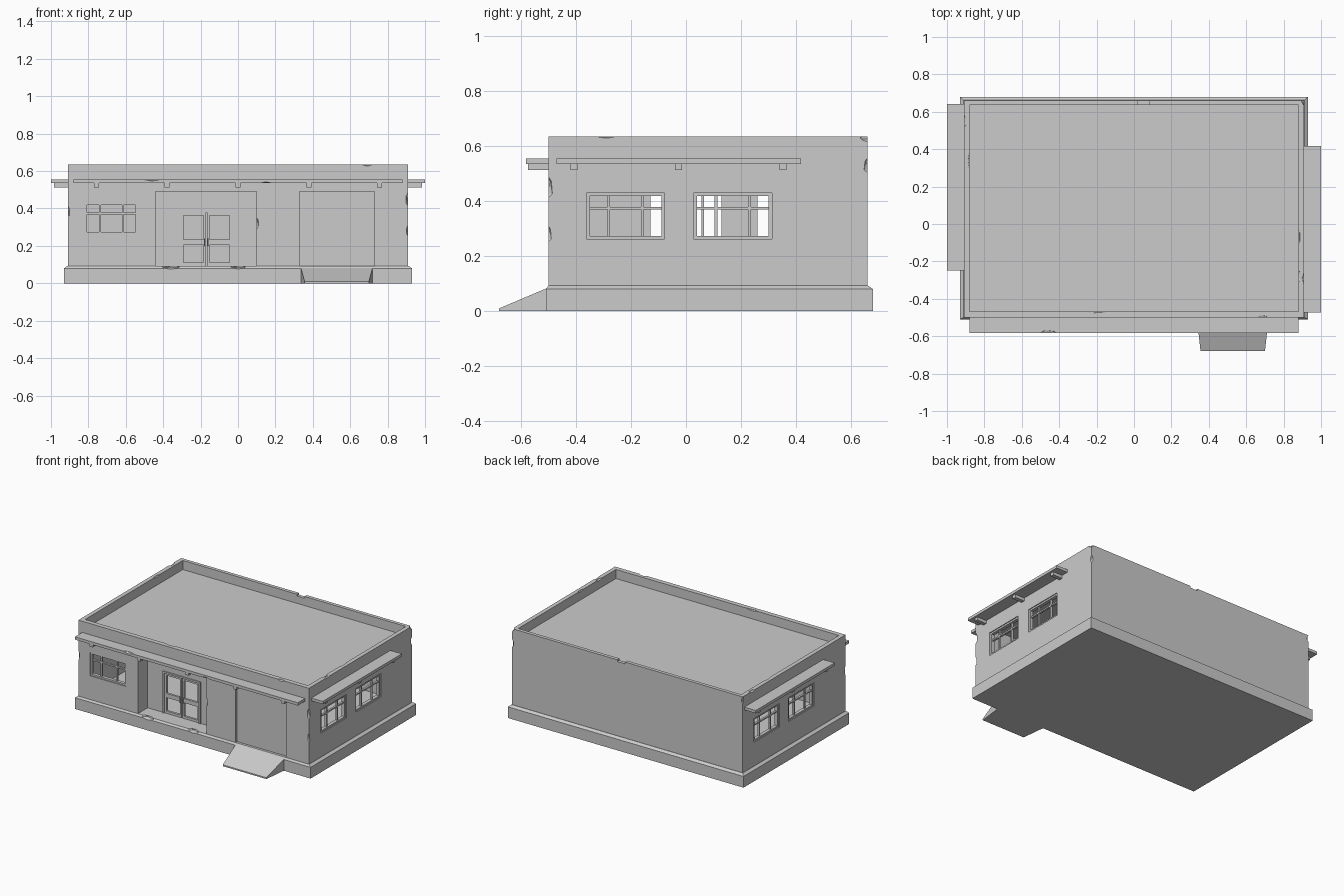
import bpy, bmesh
from math import pi
from mathutils import Matrix, Vector

if "Cube" in bpy.data.objects:
    bpy.data.objects.remove(bpy.data.objects["Cube"])


def boxes(name, items, loc=(0, 0, 0), rot=0):
    """One object made of axis-aligned boxes (x0, x1, y0, y1, z0, z1)."""
    bm = bmesh.new()
    for x0, x1, y0, y1, z0, z1 in items:
        m = Matrix.Translation(((x0 + x1) / 2, (y0 + y1) / 2, (z0 + z1) / 2))
        m = m @ Matrix.Diagonal((x1 - x0, y1 - y0, z1 - z0, 1))
        bmesh.ops.create_cube(bm, size=1, matrix=m)
    return finish(name, bm, Matrix.Translation(loc) @ Matrix.Rotation(rot, 4, 'Z'))


def finish(name, bm, matrix=Matrix()):
    bm.transform(matrix)
    bmesh.ops.recalc_face_normals(bm, faces=bm.faces)
    mesh = bpy.data.meshes.new(name)
    bm.to_mesh(mesh)
    bm.free()
    ob = bpy.data.objects.new(name, mesh)
    bpy.context.collection.objects.link(ob)
    return ob


def cut(target, *cutters):
    """Subtract each cutter and delete it."""
    bpy.context.view_layer.objects.active = target
    for c in cutters:
        mod = target.modifiers.new("cut", 'BOOLEAN')
        mod.object, mod.operation, mod.solver = c, 'DIFFERENCE', 'EXACT'
        bpy.context.view_layer.update()
        bpy.ops.object.modifier_apply(modifier=mod.name)
        bpy.data.objects.remove(c)


def chip(x, y, z, sx, sy, sz):
    """Faceted lump used to break an edge."""
    bm = bmesh.new()
    bmesh.ops.create_icosphere(bm, subdivisions=1, radius=1)
    return finish("chip", bm, Matrix.Translation((x, y, z)) @ Matrix.Diagonal((sx, sy, sz, 1)))


# Plinth with sloped top edge
bm = bmesh.new()
rings = []
for x, y0, y1, z in ((.93, -.51, .68, 0), (.93, -.51, .68, .08), (.912, -.5, .662, .093)):
    rings.append([bm.verts.new(p) for p in ((-x, y0, z), (x, y0, z), (x, y1, z), (-x, y1, z))])
for a, b in zip(rings, rings[1:]):
    for i in range(4):
        j = (i + 1) % 4
        bm.faces.new((a[i], a[j], b[j], b[i]))
bm.faces.new(rings[0])
bm.faces.new(rings[-1])
plinth = finish("plinth", bm)
cut(plinth, chip(-.36, -.515, .093, .06, .035, .02), chip(0, -.515, .093, .05, .04, .018))

# Wall shell: hollow room, parapet, recess and garage openings
walls = boxes("walls", [(-.91, .91, -.5, .66, .09, .635)])
cut(walls,
    boxes("roof_cut", [(-.88, .88, -.467, .635, .57, .7)]),
    boxes("room_cut", [(-.88, .88, -.467, .635, .05, .545)]),
    boxes("entrance_cut", [(-.44, .10, -.6, -.44, .06, .49)]),
    boxes("garage_cut", [(.33, .73, -.6, -.44, .06, .49)]))

# Windows: (x, y, turn) on the outer wall face
windows = [("front_window", -.677, -.5, 0), ("back_window", .55, .66, pi)]
for i, y in enumerate((-.22, .17)):
    windows.append((f"right_window_{i + 1}", .91, y, pi / 2))
    windows.append((f"left_window_{i + 1}", -.91, .17 - y, -pi / 2))
W, F = .142, .012
for name, x, y, turn in windows:
    cut(walls, boxes("hole", [(-W, W, -.05, .07, .262, .43)], (x, y, 0), turn))
    parts = [(-W, W, .006, .03, .262, .262 + F), (-W, W, .006, .03, .43 - F, .43),
             (-W, -W + F, .006, .03, .262, .43), (W - F, W, .006, .03, .262, .43),
             (-W, W, .012, .026, .369, .379)]
    parts += [(s * .061 - .005, s * .061 + .005, .012, .026, .262, .43) for s in (-1, 1)]
    boxes(name, parts, (x, y, 0), turn)

# Weathered chips on corners and parapet
chips = [
    (-.915, -.505, .38, .018, .018, .05), (.915, -.505, .45, .022, .022, .05),
    (.915, -.505, .28, .018, .018, .04), (.915, .665, .53, .02, .02, .035),
    (.915, .665, .64, .025, .035, .03), (-.915, .665, .61, .018, .018, .03),
    (.69, -.505, .639, .035, .02, .014), (-.2, -.463, .639, .06, .014, .014),
    (.915, -.29, .639, .018, .04, .012), (.876, -.07, .639, .014, .05, .014),
    (.876, -.28, .639, .02, .04, .014), (-.914, .55, .639, .022, .04, .014),
    (-.876, .34, .639, .014, .05, .014), (.1, -.505, .32, .012, .02, .035)]
cut(walls, *[chip(*c) for c in chips],
    boxes("notch", [(.02, .08, .62, .7, .622, .7)]))

# Entrance recess lining with door opening
lining = boxes("entrance_recess", [(-.46, .12, -.467, -.37, .09, .51)])
cut(lining, boxes("recess_cut", [(-.44, .10, -.6, -.39, .05, .49)]),
    boxes("door_cut", [(-.318, -.02, -.5, -.3, .05, .39)]))

# Double door: frame and two glazed leaves
dx, y0, y1 = -.169, -.398, -.37
boxes("door_frame", [(dx - .149, dx - .137, y0, y1, .09, .39), (dx + .137, dx + .149, y0, y1, .09, .39),
                     (dx - .149, dx + .149, y0, y1, .378, .39)])
for name, s in (("left_door", -1), ("right_door", 1)):
    y0, y1 = -.39, -.374
    a, b = sorted((dx + s * .002, dx + s * .137))
    boxes(name, [(a, a + .014, y0, y1, .093, .378), (b - .014, b, y0, y1, .093, .378),
                 (a, b, y0, y1, .093, .11), (a, b, y0, y1, .205, .235), (a, b, y0, y1, .363, .378)])
    h = dx + s * .01
    boxes(name + "_handle", [(h - .003, h + .003, y0 - .01, y0, .2, .24)])

# Garage door and ramp
boxes("garage_door", [(.325, .735, -.482, -.462, .09, .495)])
bm = bmesh.new()
left, right = [[bm.verts.new(p) for p in ((cx + s * .172, -.68, 0), (cx + s * .172, -.68, .01),
                (cx + s * .192, -.505, .084), (cx + s * .192, -.505, 0))]
               for cx, s in ((.528, -1), (.528, 1))]
for i in range(4):
    j = (i + 1) % 4
    bm.faces.new((left[i], left[j], right[j], right[i]))
bm.faces.new(left)
bm.faces.new(right)
finish("ramp", bm)


# Awnings on small brackets
def awning(name, half, brackets, loc, turn):
    parts = [(-half, half, -.09 if turn else -.082, .005, .535, .555)]
    parts += [(b - .013, b + .013, -.075, .005, .513, .536) for b in brackets]
    return boxes(name, parts, loc, turn)


front = awning("front_awning", .88, (-.757, -.379, 0, .379, .757), (0, -.5, 0), 0)
awning("right_awning", .445, (-.38, 0, .38), (.91, -.027, 0), pi / 2)
awning("left_awning", .445, (-.38, 0, .38), (-.91, .197, 0), -pi / 2)
cut(front, chip(-.46, -.585, .558, .05, .02, .012), chip(.15, -.585, .533, .03, .02, .01))
